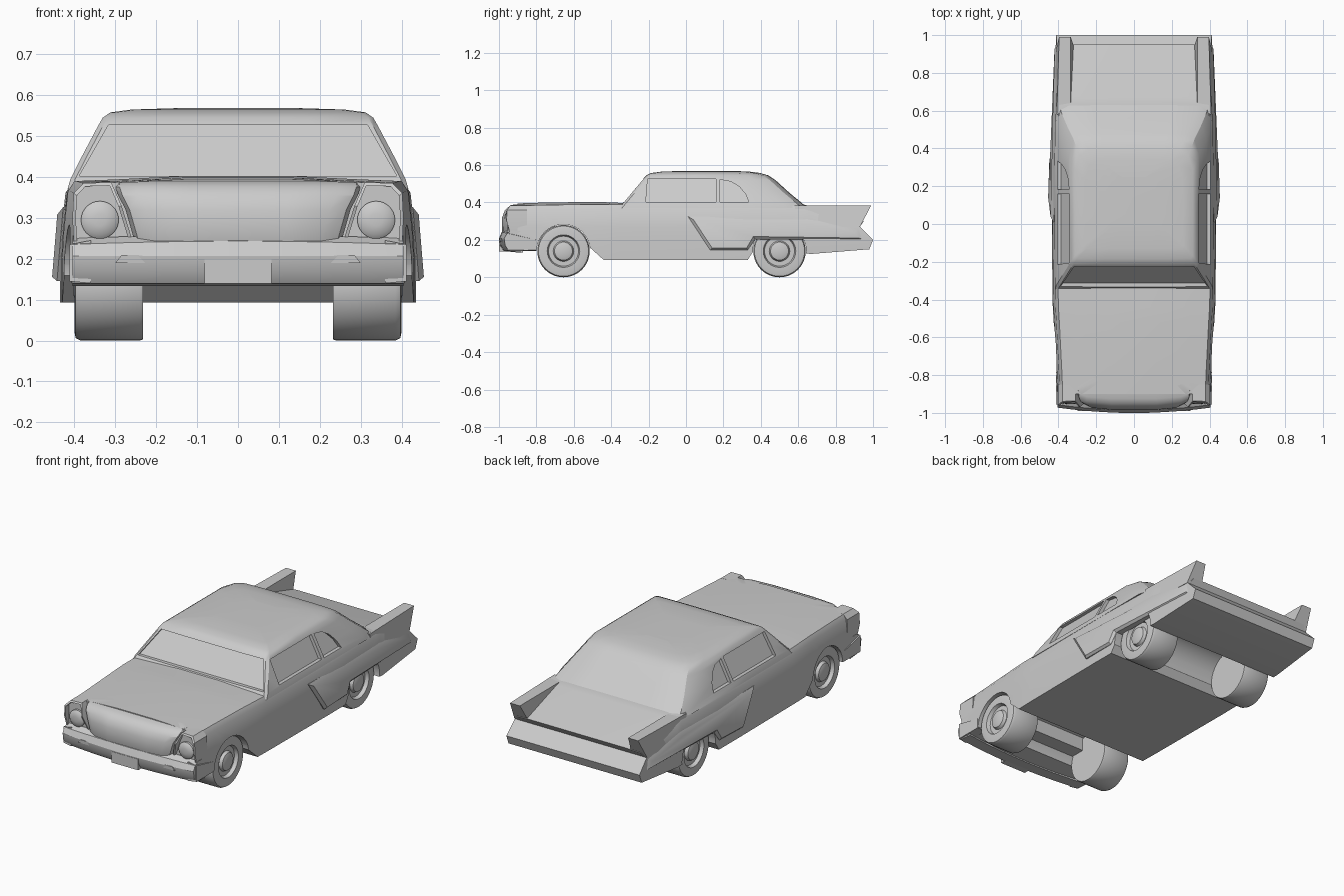
import bpy, bmesh
from math import sin, cos, pi, radians

if "Cube" in bpy.data.objects:
    bpy.data.objects.remove(bpy.data.objects["Cube"])


def finish(ob, mirror=False, cutters=()):
    bpy.ops.object.select_all(action='DESELECT')
    bpy.context.view_layer.objects.active = ob
    ob.select_set(True)
    if mirror:
        ob.modifiers.new("Mirror", 'MIRROR')
        bpy.ops.object.modifier_apply(modifier="Mirror")
    for c in cutters:
        m = ob.modifiers.new("Cut", 'BOOLEAN')
        m.operation, m.solver, m.object = 'DIFFERENCE', 'EXACT', c
        bpy.ops.object.modifier_apply(modifier="Cut")
        bpy.data.objects.remove(c)
    bpy.ops.object.shade_smooth_by_angle(angle=radians(28))


def loft(name, rings, strip=False):
    """Skin a list of closed point rings; caps are n-gons or left-right strips."""
    bm = bmesh.new()
    rows = [[bm.verts.new(p) for p in r] for r in rings]
    n = len(rows[0])
    for a, b in zip(rows, rows[1:]):
        for i in range(n):
            j = (i + 1) % n
            bm.faces.new((a[i], a[j], b[j], b[i]))
    for r in (rows[0], rows[-1]):
        if strip:
            for i in range(n // 2 - 1):
                bm.faces.new((r[i], r[i + 1], r[n - 2 - i], r[n - 1 - i]))
        else:
            bm.faces.new(r)
    bmesh.ops.recalc_face_normals(bm, faces=bm.faces)
    me = bpy.data.meshes.new(name)
    bm.to_mesh(me)
    bm.free()
    ob = bpy.data.objects.new(name, me)
    bpy.context.collection.objects.link(ob)
    return ob


def sym(half):
    return half + [(-x, y, z) for x, y, z in reversed(half)]


def interp(v, pts):
    for (a, fa), (b, fb) in zip(pts, pts[1:]):
        if v <= b:
            return fa + (fb - fa) * max(0, (v - a) / (b - a))
    return pts[-1][1]


def circle(x, r, y, z, n=40):
    return [(x, y + r * cos(2 * pi * i / n), z + r * sin(2 * pi * i / n)) for i in range(n)]


WHEELS = {"front": -0.655, "rear": 0.5}

# Main body: sections from nose to tail, with a folded tail end
tail = [(.15, .98), (.2, 1.0), (.27, .93), (.3, .95)]


def section(y, zb, w, zt, crown, end=False):
    half = [(w, zb), (w, .2), (w - .004, .27), (w - .014, zt - .025),
            (w - .03, zt), (.3, zt + .004), (.12, zt + crown)]
    return sym([(x, interp(z, tail) if end else y, z) for x, z in half])


body = loft("body", [
    section(-.90, .14, .407, .383, .012), section(-.78, .15, .412, .386, .013),
    section(-.52, .165, .425, .39, .013), section(-.44, .093, .43, .39, .012),
    section(-.35, .093, .432, .388, .01), section(.2, .093, .436, .386, .006),
    section(.33, .093, .435, .386, .005), section(.36, .14, .434, .386, .005),
    section(.63, .128, .427, .384, .005), section(.67, .125, .426, .374, .005),
    section(.94, .15, .412, .297, .004, True)], strip=True)
arches = []
for y in WHEELS.values():
    arches.append(loft("arch_cutter", [circle(-.6, .143, y, .14), circle(.6, .143, y, .14)]))
finish(body, cutters=arches)

# Cabin: stacked rounded outlines, then window recesses
cabin_rings = []
for z, yf, yr, w in [(.37, -.36, .65, .417), (.395, -.34, .622, .41), (.45, -.294, .555, .382),
                     (.52, -.235, .478, .345), (.545, -.213, .44, .331),
                     (.558, -.185, .395, .312), (.565, -.13, .34, .26), (.569, -.02, .25, .13)]:
    cabin_rings.append(sym([
        (w * .5, yf, z), (w - .012, yf + .003, z), (w, yf + .018, z), (w, .05, z),
        (w, yr - .11, z), (w - .025, yr - .03, z), (w - .07, yr - .004, z), (w * .5, yr, z)]))
cabin = loft("cabin", cabin_rings, strip=True)


def side_x(z):
    return .41 - (z - .395) * .52


def shield_y(z):
    return -.34 + (z - .395) * .84


shield = [(-.388, .403), (.388, .403), (.317, .527), (-.317, .527)]
cuts = [loft("windshield_cutter", [[(x, shield_y(z) + d, z) for x, z in shield] for d in (-.08, .02)])]
door = [(-.215, .403), (.16, .403), (.16, .525), (-.205, .525)]
quarter = [(.182, .403), (.335, .403), (.318, .445), (.285, .485), (.24, .512), (.182, .522)]
for s in (-1, 1):
    for win in (door, quarter):
        cuts.append(loft("window_cutter", [[(s * (side_x(z) + d), y, z) for y, z in win]
                                           for d in (-.02, .08)]))
finish(cabin, cutters=cuts)

# Nose between the headlights
nose = loft("nose", [sym([(.12, yf, z), (hw - .05, yf + .01, z), (hw - .01, yf + .03, z),
                          (hw, yf + .055, z), (hw, -.7, z)])
                     for z, yf, hw in [(.2, -.965, .25), (.25, -.985, .255), (.32, -.983, .275),
                                       (.355, -.97, .293), (.376, -.95, .3), (.388, -.925, .3),
                                       (.394, -.86, .2)]], strip=True)
finish(nose)

# Headlight pods with recessed faces
pod = [(.255, .235), (.402, .235), (.405, .30), (.402, .36), (.378, .385), (.31, .387), (.285, .33)]
lean = [(.24, -.94), (.34, -.972), (.39, -.935)]
inset = [(.34 + (x - .34) * .87, .305 + (z - .305) * .9) for x, z in pod]
pods = loft("headlight_pod", [[(x, -.85, z) for x, z in pod],
                              [(x, interp(z, lean), z) for x, z in pod],
                              [(x, interp(z, lean), z) for x, z in inset],
                              [(x, -.93, z) for x, z in inset]])
finish(pods, mirror=True)
lamp = loft("headlight", [[(.338 + r * cos(i * pi / 16), y, .295 + r * sin(i * pi / 16))
                           for i in range(32)]
                          for y, r in [(-.9, .046), (-.942, .046), (-.95, .036), (-.954, .015)]])
finish(lamp, mirror=True)

# Front bumper: bowed bar with wrap-round ends
bar = [(-.90, .245), (-.955, .25), (-.985, .235), (-1.0, .207), (-.995, .17),
       (-.975, .14), (-.90, .133)]
rings = []
for i in range(-8, 9):
    x = i / 8 * .405
    bow = .028 * (i / 8) ** 2
    rings.append([(x, y + bow, z + (.008 * (1 - (i / 8) ** 2) if z > .22 else 0)) for y, z in bar])
finish(loft("front_bumper", rings))
ends = loft("bumper_end", [[(.36, y, z) for y, z in q] for q in [[(-.96, .245), (-.8, .205), (-.8, .14), (-.96, .14)]]]
            + [[(.412, y, z) for y, z in [(-.955, .235), (-.8, .2), (-.8, .145), (-.955, .145)]]])
finish(ends, mirror=True)
lip = [(-.3, .19), (.3, .19), (.285, .209), (-.285, .209)]
finish(loft("bumper_lip", [[(x, y + .02 * (x / .4) ** 2, z) for x, z in lip] for y in (-.97, -1.0)]))

# Number plate
plate = [(-.082, .139), (.082, .139), (.082, .2), (-.082, .2)]
finish(loft("plate", [[(x, y, z) for x, z in plate] for y in (-.96, -1.0)]))

# Tail fins
fin = [(.58, .384), (.99, .384), (.93, .27), (.6, .27)]


def fin_outer(z):
    return .411 - (z - .27) * .13


fins = loft("tail_fin", [[(interp(z, [(.27, .315), (.384, .335)]), y, z) for y, z in fin],
                         [(fin_outer(z) + (.012 if y < .7 else 0), y, z) for y, z in fin]])
finish(fins, mirror=True)

# Raised side flares
flare = [(.01, .326), (.65, .316), (.925, .266), (.95, .2), (.37, .203), (.33, .147), (.13, .145)]
face = [(.04, .308), (.65, .285), (.90, .24), (.925, .21), (.36, .218), (.325, .158), (.14, .156)]


def flare_x(y, z, d=0):
    return interp(y, [(0, .448), (.16, .456), (.95, .423)]) - (z - .15) * .05 - d


flares = loft("side_flare", [[(.395, y, z) for y, z in flare],
                             [(flare_x(y, z, .012), y, z) for y, z in flare],
                             [(flare_x(y, z), y, z) for y, z in face]])
finish(flares, mirror=True)

# Wheels: tyre, sunken rim and hub cap in one lathe
lathe = [(.232, .137), (.24, .14), (.385, .14), (.397, .134), (.40, .12), (.40, .087),
         (.38, .08), (.38, .055), (.396, .048), (.402, .03)]
for label, y in WHEELS.items():
    finish(loft(label + "_wheel", [circle(x, r, y, .14) for x, r in lathe]), mirror=True)
